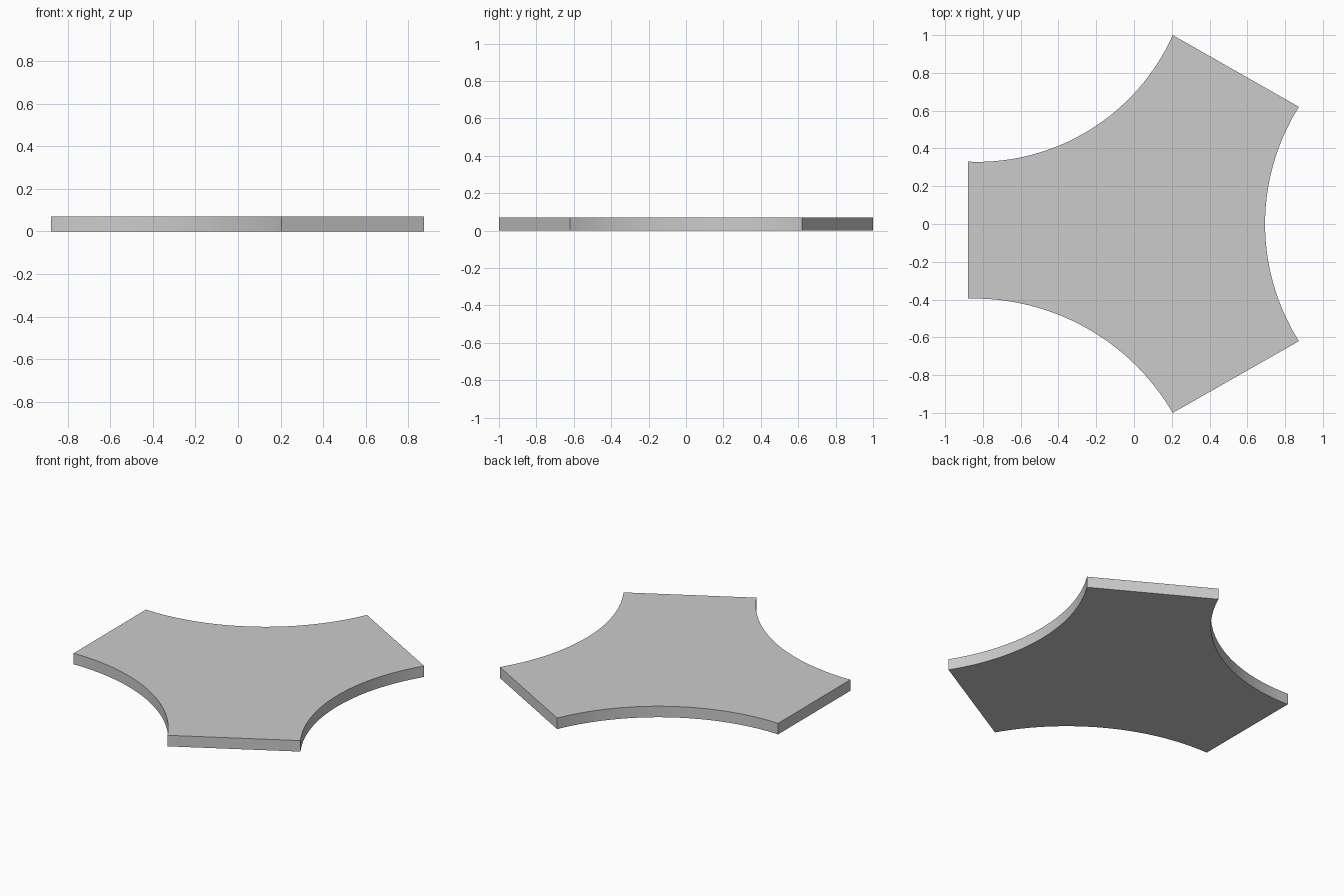
import bpy, bmesh, math
from mathutils import Vector

if "Cube" in bpy.data.objects:
    bpy.data.objects.remove(bpy.data.objects["Cube"])

THICK = 0.07
SEGMENTS = 32


def concave_arc(a, b, radius):
    """Points from a to b, bowed in toward the plate (plate lies left of a->b)."""
    a, b = Vector(a), Vector(b)
    chord = b - a
    outward = Vector((chord.y, -chord.x)).normalized()
    half = chord.length / 2
    centre = (a + b) / 2 + outward * math.sqrt(radius ** 2 - half ** 2)
    sweep = math.asin(half / radius)
    pts = []
    for i in range(SEGMENTS + 1):
        t = sweep * (2 * i / SEGMENTS - 1)
        pts.append(centre - outward * radius * math.cos(t)
                   + chord.normalized() * radius * math.sin(t))
    return pts


# Outline: three concave sides joined by three straight ends
outline = (concave_arc((0.873, -0.62), (0.873, 0.62), 1.163)
           + concave_arc((0.205, 1.0), (-0.878, 0.33), 1.134)
           + concave_arc((-0.878, -0.395), (0.205, -1.0), 1.22))

# Plate: outline extruded upward
bm = bmesh.new()
base = bm.faces.new([bm.verts.new((p.x, p.y, 0)) for p in outline])
top = bmesh.ops.extrude_face_region(bm, geom=[base], use_keep_orig=True)
bmesh.ops.translate(bm, vec=(0, 0, THICK),
                    verts=[v for v in top["geom"] if isinstance(v, bmesh.types.BMVert)])
bmesh.ops.recalc_face_normals(bm, faces=bm.faces)
mesh = bpy.data.meshes.new("concave_plate")
bm.to_mesh(mesh)
bm.free()

plate = bpy.data.objects.new("concave_plate", mesh)
bpy.context.collection.objects.link(plate)
bpy.context.view_layer.objects.active = plate
plate.select_set(True)
bpy.ops.object.shade_smooth_by_angle(angle=math.radians(30))
